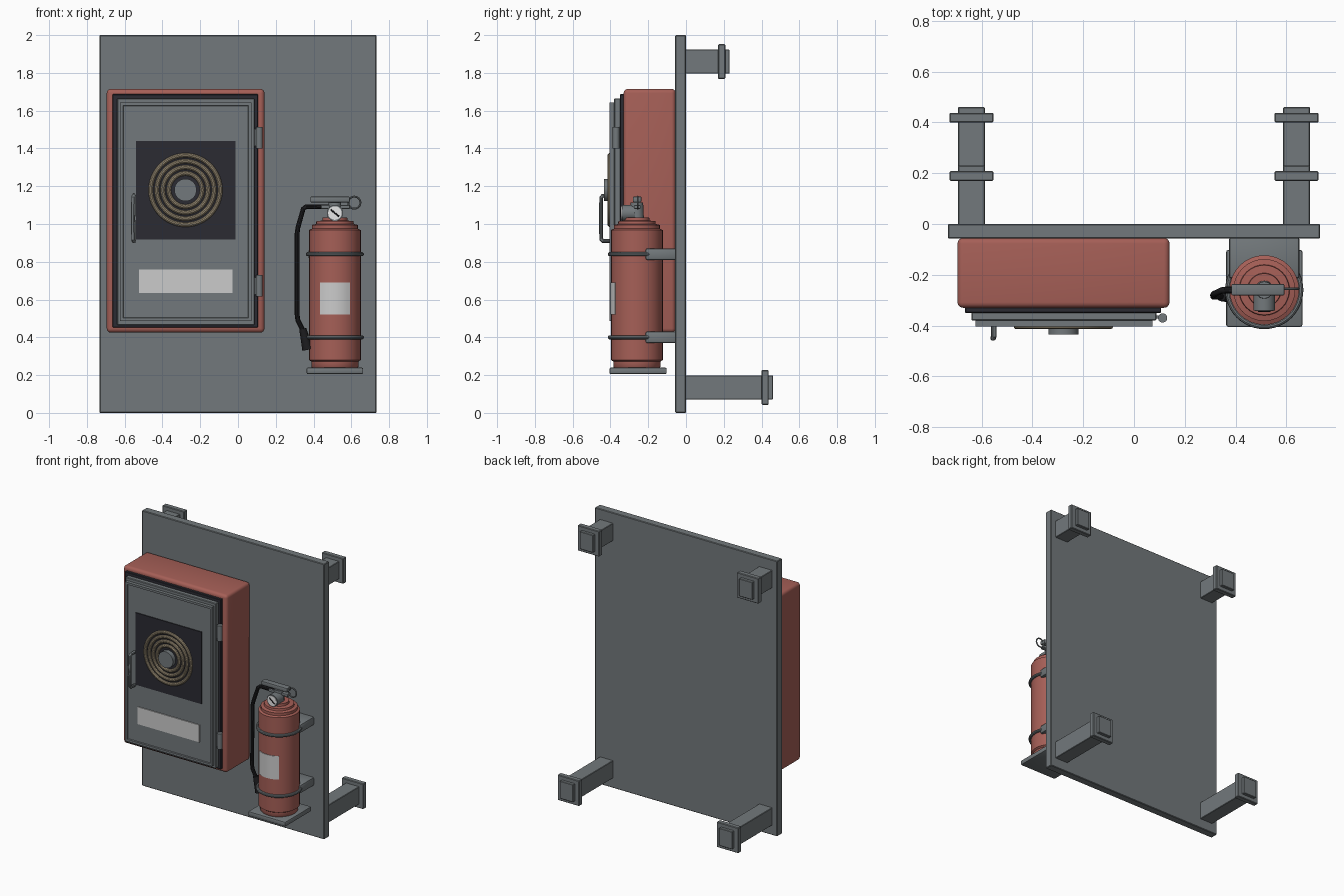
import bpy, bmesh, math
from mathutils import Vector

if "Cube" in bpy.data.objects:
    bpy.data.objects.remove(bpy.data.objects["Cube"])


def mat(name, r, g, b):
    m = bpy.data.materials.new(name)
    m.diffuse_color = (r, g, b, 1)
    m.use_nodes = True
    m.node_tree.nodes["Principled BSDF"].inputs["Base Color"].default_value = m.diffuse_color
    return m


GREY = mat("steel grey", 0.17, 0.19, 0.2)
RED = mat("fire red", 0.38, 0.115, 0.095)
DARK = mat("dark seal", 0.024, 0.024, 0.032)
TAN = mat("hose canvas", 0.33, 0.27, 0.18)
PALE = mat("pale label", 0.6, 0.6, 0.6)
BLACK = mat("black rubber", 0.012, 0.012, 0.014)
WHITE = mat("gauge white", 0.85, 0.85, 0.85)


def add(name, bm, m, smooth=False):
    bmesh.ops.recalc_face_normals(bm, faces=bm.faces)
    me = bpy.data.meshes.new(name)
    bm.to_mesh(me)
    bm.free()
    me.materials.append(m)
    o = bpy.data.objects.new(name, me)
    bpy.context.collection.objects.link(o)
    if smooth:
        finish(o)
    return o


def finish(o):
    bpy.ops.object.select_all(action='DESELECT')
    o.select_set(True)
    bpy.context.view_layer.objects.active = o
    bpy.ops.object.shade_smooth_by_angle(angle=math.radians(35))


def box(name, x, y, z, m, bevel=0.0, seg=2, recess=None):
    bm = bmesh.new()
    bmesh.ops.create_cube(bm, size=1)
    for v in bm.verts:
        v.co = [(a[0] + a[1]) / 2 + c * (a[1] - a[0]) for c, a in zip(v.co, (x, y, z))]
    if recess:
        front = min(bm.faces, key=lambda f: f.calc_center_median().y)
        bmesh.ops.inset_region(bm, faces=[front], thickness=recess[0])
        bmesh.ops.inset_region(bm, faces=[front], thickness=0.004, depth=-recess[1])
    if bevel:
        bmesh.ops.bevel(bm, geom=bm.edges[:], offset=bevel, segments=seg,
                        affect='EDGES', profile=0.5)
    return add(name, bm, m, bool(bevel))


def rod(name, a, b, r1, r2, m, sides=24):
    a, b = Vector(a), Vector(b)
    bm = bmesh.new()
    bmesh.ops.create_cone(bm, cap_ends=True, segments=sides, radius1=r1, radius2=r2,
                          depth=(b - a).length)
    q = (b - a).to_track_quat('Z', 'Y')
    for v in bm.verts:
        v.co = q @ v.co + (a + b) / 2
    return add(name, bm, m, True)


def ring(name, loc, major, minor, m, facing_front=True, sides=48):
    bpy.ops.mesh.primitive_torus_add(location=loc, major_radius=major, minor_radius=minor,
                                     major_segments=sides, minor_segments=10,
                                     rotation=(math.pi / 2 if facing_front else 0, 0, 0))
    o = bpy.context.object
    o.name = name
    o.data.materials.append(m)
    finish(o)


def tube(name, pts, r, m):
    cu = bpy.data.curves.new(name, 'CURVE')
    cu.dimensions = '3D'
    cu.bevel_depth, cu.bevel_resolution, cu.use_fill_caps = r, 3, True
    s = cu.splines.new('POLY')
    s.points.add(len(pts) - 1)
    for p, c in zip(s.points, pts):
        p.co = (*c, 1)
    cu.materials.append(m)
    o = bpy.data.objects.new(name, cu)
    bpy.context.collection.objects.link(o)
    bpy.ops.object.select_all(action='DESELECT')
    o.select_set(True)
    bpy.context.view_layer.objects.active = o
    bpy.ops.object.convert(target='MESH')
    finish(bpy.context.object)


def lathe(name, profile, cx, cy, m, n=32):
    bm = bmesh.new()
    rings = [[bm.verts.new((cx + r * math.cos(2 * math.pi * i / n),
                            cy + r * math.sin(2 * math.pi * i / n), z)) for i in range(n)]
             for r, z in profile]
    for p, q in zip(rings, rings[1:]):
        for i in range(n):
            bm.faces.new((p[i], p[(i + 1) % n], q[(i + 1) % n], q[i]))
    bm.faces.new(rings[0])
    bm.faces.new(rings[-1])
    return add(name, bm, m, True)


# Back panel and its four standoffs (short at the top, long at the bottom)
box("back_panel", (-0.733, 0.733), (-0.057, 0), (0, 2), GREY, 0.004, 1)
for side, sx in (("left", -0.64), ("right", 0.64)):
    for level, z, end in (("upper", 1.86, 0.23), ("lower", 0.135, 0.46)):
        n = f"{level}_{side}_standoff"
        h = 0.064
        box(n, (sx - 0.053, sx + 0.053), (-0.01, end), (z - h, z + h), GREY, 0.003, 1)
        box(n + "_flange", (sx - 0.087, sx + 0.087), (end - 0.06, end - 0.022),
            (z - 0.092, z + 0.092), GREY, 0.004, 1)

# Hose cabinet, seal and door
box("cabinet", (-0.695, 0.14), (-0.33, -0.055), (0.425, 1.715), RED, 0.022, 4)
box("door_seal", (-0.665, 0.107), (-0.35, -0.32), (0.453, 1.687), DARK, 0.003, 1)
box("door_frame", (-0.64, 0.088), (-0.38, -0.345), (0.465, 1.665), GREY, 0.004, 1)
box("door", (-0.625, 0.072), (-0.404, -0.375), (0.487, 1.643), GREY, recess=(0.022, 0.008))
for n, z in (("upper", 1.457), ("lower", 0.673)):
    rod(n + "_hinge", (0.113, -0.37, z - 0.056), (0.113, -0.37, z + 0.056), 0.018, 0.018, GREY)
    box(n + "_hinge_leaf", (0.075, 0.113), (-0.372, -0.36), (z - 0.045, z + 0.045), GREY)
hx = -0.552
tube("door_handle", [(hx, -0.39, 1.15), (hx, -0.44, 1.15), (hx - 0.002, -0.449, 1.14),
                     (hx - 0.003, -0.449, 1.03), (hx - 0.002, -0.449, 0.92),
                     (hx, -0.44, 0.91), (hx, -0.39, 0.91)], 0.011, GREY)

# Hose window with the coiled hose, and the door label
box("hose_window", (-0.54, -0.013), (-0.403, -0.395), (0.917, 1.44), DARK)
for i, r in enumerate((0.184, 0.152, 0.12, 0.088)):
    ring(f"hose_coil_{i + 1}", (-0.278, -0.403, 1.18), r, 0.012, TAN)
rod("hose_hub", (-0.278, -0.395, 1.18), (-0.278, -0.435, 1.18), 0.059, 0.059, GREY, 32)
box("door_label", (-0.525, -0.03), (-0.403, -0.395), (0.635, 0.76), PALE)

# Extinguisher body
ex, ey = 0.513, -0.26
lathe("extinguisher_body", [(0.118, 0.235), (0.125, 0.245), (0.125, 0.272), (0.137, 0.28),
                            (0.137, 0.968), (0.122, 0.975), (0.122, 0.995), (0.1, 1.0),
                            (0.098, 1.015), (0.067, 1.018), (0.065, 1.035)], ex, ey, RED)

# Curved label on the body
bm = bmesh.new()
cols = []
for i in range(9):
    a = math.radians(-90 - 34 + 68 * i / 8)
    cols.append([bm.verts.new((ex + r * math.cos(a), ey + r * math.sin(a), z))
                 for r, z in ((0.136, 0.52), (0.141, 0.52), (0.141, 0.69), (0.136, 0.69))])
for p, q in zip(cols, cols[1:]):
    for j in range(4):
        bm.faces.new((p[j], p[(j + 1) % 4], q[(j + 1) % 4], q[j]))
bm.faces.new(cols[0])
bm.faces.new(cols[-1])
add("extinguisher_label", bm, PALE, True)

# Shelf, wall brackets and straps
box("extinguisher_shelf", (0.363, 0.663), (-0.405, -0.102), (0.205, 0.24), GREY, 0.008)
for n, z in (("upper", 0.84), ("lower", 0.4)):
    box(n + "_bracket", (ex - 0.139, ex + 0.139), (-0.215, -0.05), (z - 0.031, z + 0.031),
        GREY, 0.012)
    ring(n + "_strap", (ex, ey, z), 0.143, 0.011, GREY, False)

# Valve, lever, pull ring and gauge
rod("valve_neck", (ex, ey, 1.03), (ex, ey, 1.115), 0.037, 0.033, GREY)
box("valve_lever", (0.383, 0.592), (-0.281, -0.236), (1.115, 1.145), GREY, 0.005)
box("carry_handle", (0.44, 0.592), (-0.276, -0.241), (1.08, 1.1), GREY, 0.004)
ring("pull_ring", (0.616, -0.255, 1.113), 0.032, 0.005, GREY, True, 32)
rod("gauge", (ex, -0.27, 1.058), (ex, -0.34, 1.058), 0.043, 0.043, GREY)
rod("gauge_face", (ex, -0.337, 1.058), (ex, -0.343, 1.058), 0.036, 0.036, WHITE)
rod("gauge_needle", (ex - 0.022, -0.343, 1.076), (ex + 0.022, -0.343, 1.04), 0.004, 0.004,
    BLACK, 8)

# Discharge hose and nozzle
tube("discharge_hose", [(ex, -0.26, 1.09), (0.36, -0.26, 1.092), (0.345, -0.262, 1.08),
                        (0.317, -0.275, 0.98), (0.313, -0.28, 0.95), (0.313, -0.285, 0.52),
                        (0.317, -0.285, 0.49), (0.347, -0.285, 0.43)], 0.013, BLACK)
rod("nozzle", (0.343, -0.285, 0.445), (0.368, -0.28, 0.335), 0.019, 0.028, BLACK)
